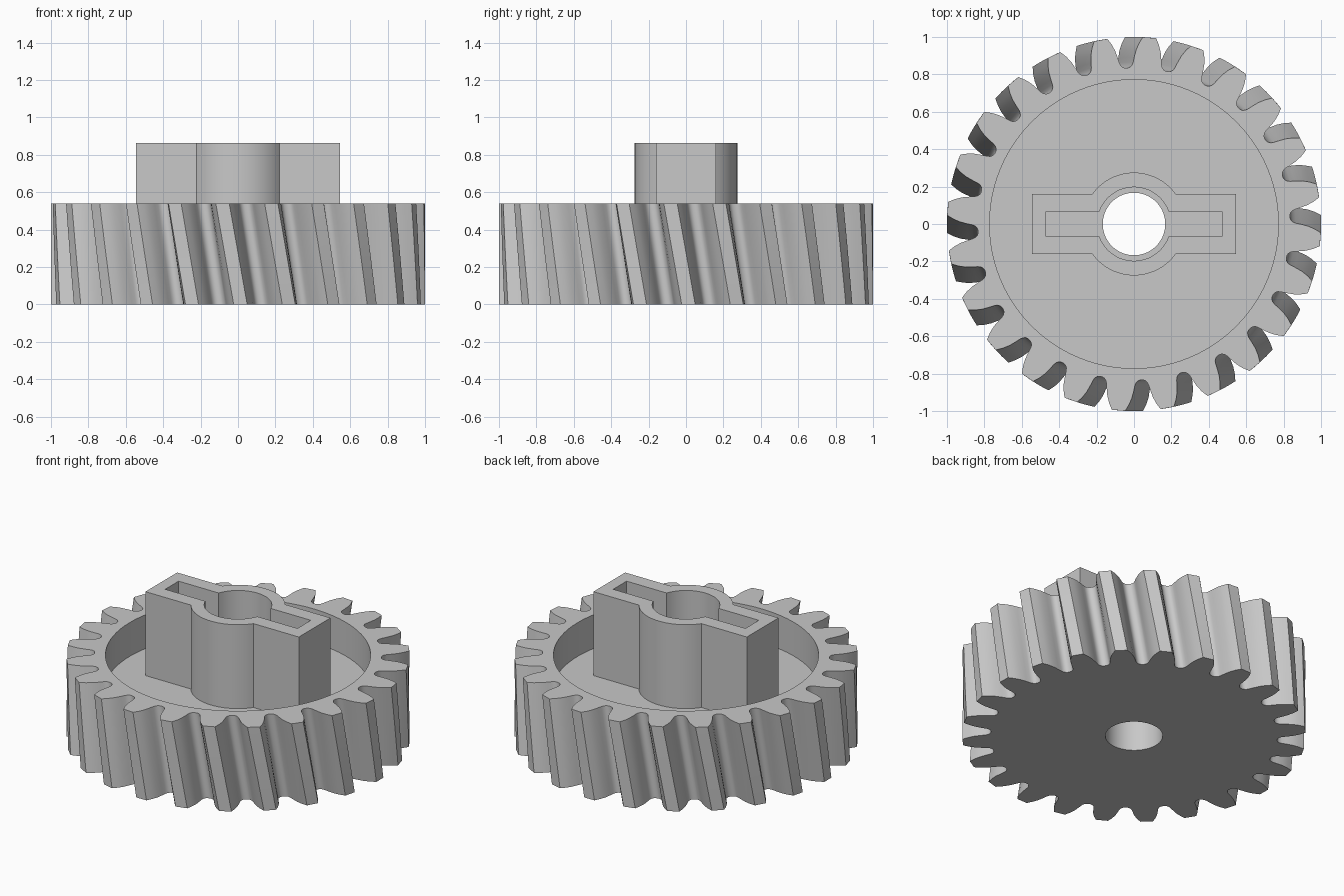
import bpy, bmesh, math
from mathutils import Vector

if "Cube" in bpy.data.objects:
    bpy.data.objects.remove(bpy.data.objects["Cube"])

TEETH, GEAR_TOP, FLOOR, HUB_TOP = 24, 0.54, 0.323, 0.862
TWIST, PHASE = math.radians(-5.5), math.radians(0.75)

grey = bpy.data.materials.new("plain grey")
grey.use_nodes = True
colour = (0.58, 0.58, 0.58, 1)
grey.diffuse_color = colour
grey.node_tree.nodes["Principled BSDF"].inputs["Base Color"].default_value = colour


def polar(r, a):
    return (r * math.cos(a), r * math.sin(a))


def circle(r, n=96):
    return [polar(r, math.tau * i / n) for i in range(n)]


def gear_outline():
    # half a tooth, tip to root: radius and half-angle
    flank = [(1, 0.036), (0.965, 0.056), (0.93, 0.071), (0.89, 0.082),
             (0.865, 0.088), (0.85, 0.095), (0.839, 0.108), (0.835, 0.122)]
    pts = []
    for i in range(TEETH):
        mid = math.tau * i / TEETH + PHASE
        pts += [polar(r, mid - a) for r, a in reversed(flank)]
        pts += [polar(r, mid + a) for r, a in flank]
    return pts


def barred_circle(r, half_len, half_width, n=24):
    # circle crossed by a rectangular bar along x
    a = math.asin(half_width / r)
    pts = [(half_len, -half_width), (half_len, half_width)]
    pts += [polar(r, a + (math.pi - 2 * a) * i / n) for i in range(n + 1)]
    return pts + [(-x, -y) for x, y in pts]


def ring(bm, pts, z, turn=0):
    c, s = math.cos(turn), math.sin(turn)
    verts = [bm.verts.new((x * c - y * s, x * s + y * c, z)) for x, y in pts]
    for a, b in zip(verts, verts[1:] + verts[:1]):
        bm.edges.new((a, b))
    return verts


def wall(bm, low, high):
    n = len(low)
    for i in range(n):
        j = (i + 1) % n
        bm.faces.new((low[i], low[j], high[j], high[i]))


def cap(bm, outer, inner):
    # flat face between an outline and the hole in it
    edges = [bm.edges.get((a, b)) for r in (outer, inner)
             for a, b in zip(r, r[1:] + r[:1])]
    bmesh.ops.triangle_fill(bm, edges=edges, use_beauty=True, normal=Vector((0, 0, 1)))


def finish(bm, name):
    bmesh.ops.recalc_face_normals(bm, faces=bm.faces[:])
    mesh = bpy.data.meshes.new(name)
    bm.to_mesh(mesh)
    bm.free()
    mesh.materials.append(grey)
    obj = bpy.data.objects.new(name, mesh)
    bpy.context.collection.objects.link(obj)
    bpy.ops.object.select_all(action="DESELECT")
    obj.select_set(True)
    bpy.context.view_layer.objects.active = obj
    bpy.ops.object.shade_smooth_by_angle(angle=math.radians(30))


# Helical gear with a recessed top and a through bore
bm = bmesh.new()
STEPS = 8
layers = [ring(bm, gear_outline(), GEAR_TOP * k / STEPS, TWIST * k / STEPS)
          for k in range(STEPS + 1)]
for low, high in zip(layers, layers[1:]):
    wall(bm, low, high)
rim_top, rim_foot = ring(bm, circle(0.772), GEAR_TOP), ring(bm, circle(0.772), FLOOR)
bore_top, bore_foot = ring(bm, circle(0.167), FLOOR), ring(bm, circle(0.167), 0)
cap(bm, layers[-1], rim_top)
wall(bm, rim_foot, rim_top)
cap(bm, rim_foot, bore_top)
wall(bm, bore_foot, bore_top)
cap(bm, layers[0], bore_foot)
finish(bm, "helical_gear")

# Slotted hub standing on the recess floor
bm = bmesh.new()
rings = []
for outline in (barred_circle(0.275, 0.545, 0.161), barred_circle(0.197, 0.47, 0.068)):
    low, high = ring(bm, outline, FLOOR - 0.01), ring(bm, outline, HUB_TOP)
    wall(bm, low, high)
    rings.append((low, high))
for outer, inner in zip(*rings):
    cap(bm, outer, inner)
finish(bm, "slotted_hub")
